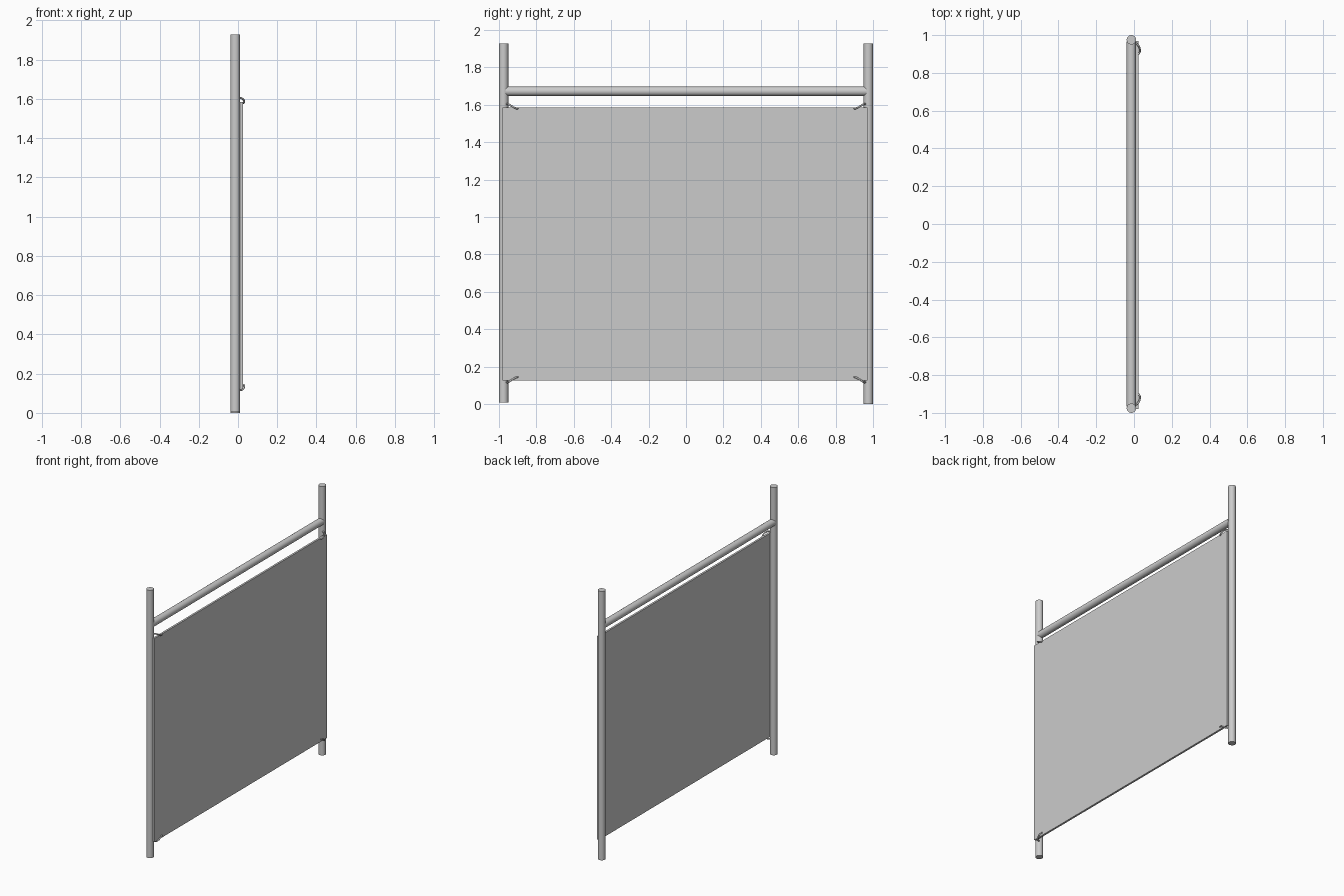
import bpy
from mathutils import Vector

if "Cube" in bpy.data.objects:
    bpy.data.objects.remove(bpy.data.objects["Cube"])


def tube(name, a, b, radius, sides=24):
    a, b = Vector(a), Vector(b)
    d = b - a
    bpy.ops.mesh.primitive_cylinder_add(vertices=sides, radius=radius, depth=d.length,
                                        location=(a + b) / 2,
                                        rotation=d.to_track_quat('Z', 'Y').to_euler())
    ob = bpy.context.object
    ob.name = name
    bpy.ops.object.shade_smooth_by_angle()
    return ob


def rope(name, points, radius):
    cu = bpy.data.curves.new(name, 'CURVE')
    cu.dimensions = '3D'
    cu.bevel_depth = radius
    cu.bevel_resolution = 2
    cu.use_fill_caps = True
    cu.resolution_u = 5
    sp = cu.splines.new('BEZIER')
    sp.bezier_points.add(len(points) - 1)
    for bp, p in zip(sp.bezier_points, points):
        bp.co = p
        bp.handle_left_type = bp.handle_right_type = 'AUTO'
    ob = bpy.data.objects.new(name, cu)
    bpy.context.collection.objects.link(ob)


PX = -0.014  # post centre line

# Upright posts and cross rail
tube("left_post", (PX, -0.975, 0.008), (PX, -0.975, 1.928), 0.025)
tube("right_post", (PX, 0.975, 0), (PX, 0.975, 1.928), 0.025)
tube("top_rail", (PX, -0.965, 1.672), (PX, 0.965, 1.672), 0.025)

# Hanging panel
bpy.ops.mesh.primitive_cube_add(size=1, location=(0.018, -0.005, 0.855))
panel = bpy.context.object
panel.name = "hanging_panel"
panel.scale = (0.014, 1.95, 1.46)

# Corner ties hooking the panel to the posts
for side, s in (("left", -1), ("right", 1)):
    for level, z, u in (("top", 1.585, 1), ("bottom", 0.125, 1)):
        hi, lo = (z + 0.018, z - 0.005) if level == "top" else (z - 0.008, z + 0.018)
        rope(f"{side}_{level}_tie", [
            (-0.005, s * 0.962, hi),
            (0.018, s * 0.95, hi),
            (0.030, s * 0.93, (hi + lo) / 2),
            (0.028, s * 0.905, lo),
            (0.018, s * 0.897, lo)], 0.005)
